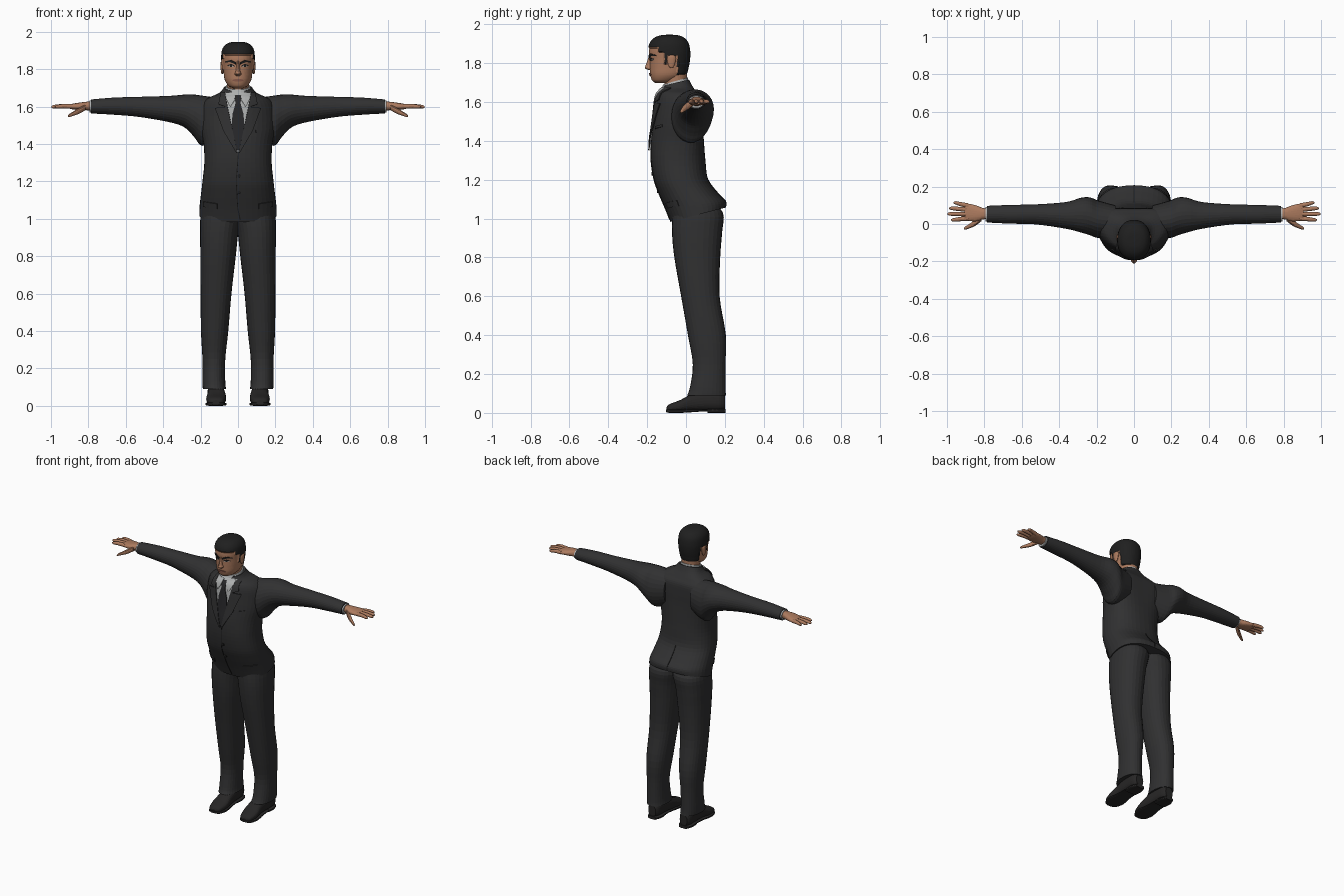
import bpy, bmesh, math
from mathutils import Vector
from mathutils.bvhtree import BVHTree

if "Cube" in bpy.data.objects:
    bpy.data.objects.remove(bpy.data.objects["Cube"], do_unlink=True)


def material(name, r, g, b):
    m = bpy.data.materials.new(name)
    m.use_nodes = True
    m.diffuse_color = (r, g, b, 1)
    bsdf = m.node_tree.nodes["Principled BSDF"]
    bsdf.inputs["Base Color"].default_value = (r, g, b, 1)
    bsdf.inputs["Roughness"].default_value = .8
    return m


SUIT = material("charcoal suit", .03, .03, .031)
CREASE = material("seam black", .012, .012, .012)
TIE = material("dark tie", .02, .02, .022)
SHOE = material("black leather", .02, .019, .019)
SHIRT = material("grey shirt", .42, .43, .43)
SKIN = material("skin", .42, .2, .115)
LIPS = material("lips", .27, .11, .075)
HAIR = material("black hair", .014, .014, .014)
EYE = material("eye white", .4, .36, .33)
parts = []


def finish(name, bm, mat, mirror=False, thick=0):
    """Turn a bmesh into a named object, optionally mirrored and thickened."""
    bmesh.ops.recalc_face_normals(bm, faces=bm.faces)
    me = bpy.data.meshes.new(name)
    bm.to_mesh(me)
    bm.free()
    me.materials.append(mat)
    ob = bpy.data.objects.new(name, me)
    bpy.context.collection.objects.link(ob)
    if thick:
        s = ob.modifiers.new("thickness", 'SOLIDIFY')
        s.thickness, s.offset = thick, 0
    if mirror:
        ob.modifiers.new("mirror", 'MIRROR').use_clip = False
    parts.append(ob)
    return ob


# Rings: centre, axis a, axis b, bow (pushes the sides backwards)
def zring(z, front, back, rx, bow=0, tilt=0, cx=0):
    return (cx, (front + back) / 2, z, rx, 0, 0, 0, (back - front) / 2, tilt, bow)


def xring(x, front, back, low, high):
    return (x, (front + back) / 2, (low + high) / 2, 0, (back - front) / 2, 0, 0, 0, (high - low) / 2, 0)


def yring(y, cx, rx, top, bottom):
    return (cx, y, (top + bottom) / 2, rx, 0, 0, 0, 0, (top - bottom) / 2, 0)


def smooth_rings(rings, steps):
    """Catmull-Rom interpolation between rings."""
    out = []
    for i in range(len(rings) - 1):
        p0, p1, p2, p3 = (rings[min(max(j, 0), len(rings) - 1)] for j in range(i - 1, i + 3))
        for k in range(steps):
            t = k / steps
            out.append([b + t / 2 * (c - a + t * (2*a - 5*b + 4*c - d + t * (3*b - 3*c + d - a)))
                        for a, b, c, d in zip(p0, p1, p2, p3)])
    return out + [rings[-1]]


def loft(name, rings, mat, mirror=False, seg=28, steps=4, power=1):
    bm = bmesh.new()
    loops = []
    for r in smooth_rings(rings, steps):
        loop = []
        for k in range(seg):
            t = math.tau * k / seg
            c, s = (math.copysign(abs(v) ** power, v) for v in (math.cos(t), math.sin(t)))
            p = Vector(r[0:3]) + Vector(r[3:6]) * c + Vector(r[6:9]) * s
            p.y += r[9] * c * c
            loop.append(bm.verts.new(p))
        loops.append(loop)
    for lo, hi in zip(loops, loops[1:]):
        for k in range(seg):
            n = (k + 1) % seg
            bm.faces.new((lo[k], lo[n], hi[n], hi[k]))
    bm.faces.new(loops[0])
    bm.faces.new(loops[-1])
    return finish(name, bm, mat, mirror)


def tree_of(ob):
    return BVHTree.FromPolygons([v.co for v in ob.data.vertices], [p.vertices for p in ob.data.polygons])


def along(line, t):
    f = t * (len(line) - 1)
    i = min(int(f), len(line) - 2)
    return Vector(line[i]).lerp(Vector(line[i + 1]), f - i)


def plate(name, edge_a, edge_b, tree, lift, mat, mirror=True, side=-1, rows=16, cols=5, thick=.006):
    """Thin patch between two (x, z) edges, laid onto a surface."""
    bm = bmesh.new()
    grid = []
    for i in range(rows + 1):
        a, b = along(edge_a, i / rows), along(edge_b, i / rows)
        row = []
        for j in range(cols + 1):
            x, z = a.lerp(b, j / cols)
            hit = tree.ray_cast(Vector((x, side, z)), Vector((0, -side, 0)))[0]
            if hit is None:
                hit = tree.find_nearest(Vector((x, side * .15, z)))[0]
            row.append(bm.verts.new((x, hit.y + side * lift, z)))
        grid.append(row)
    for r, s in zip(grid, grid[1:]):
        for j in range(cols):
            bm.faces.new((r[j], r[j + 1], s[j + 1], s[j]))
    return finish(name, bm, mat, mirror, thick)


# Jacket body, from hem to collar
jacket = loft("jacket_body", [zring(*r) for r in (
    (1.02, -.08, .205, .207, 0, .037), (1.07, -.106, .203, .205, 0, .02), (1.13, -.14, .165, .198),
    (1.2, -.165, .114, .19), (1.3, -.18, .1, .18), (1.4, -.18, .092, .184, .015),
    (1.48, -.17, .087, .2, .03), (1.55, -.162, .085, .203, .04), (1.61, -.155, .08, .192, .04),
    (1.645, -.143, .058, .16, .03), (1.672, -.126, .034, .1, .01, .008),
    (1.7, -.115, .016, .076, 0, .015))], SUIT, seg=40, power=.85)
body = tree_of(jacket)

# Sleeves, cuffs
loft("sleeves", [xring(*r) for r in (
    (.1, -.07, .1, 1.42, 1.645), (.19, -.075, .125, 1.39, 1.658), (.235, -.06, .142, 1.438, 1.664),
    (.285, -.045, .14, 1.488, 1.664), (.365, -.025, .117, 1.516, 1.657), (.525, -.002, .105, 1.544, 1.652),
    (.66, .002, .102, 1.556, 1.648), (.785, .008, .097, 1.563, 1.638))], SUIT, True)
loft("shirt_cuffs", [xring(.77, .014, .091, 1.568, 1.633), xring(.795, .014, .091, 1.568, 1.633)], SHIRT, True, steps=1)

# Shirt, tie, lapels and jacket details
plate("shirt_front", [(0, 1.675), (0, 1.36)], [(.074, 1.672), (.005, 1.36)], body, .002, SHIRT)
plate("shirt_collar_points", [(.012, 1.668), (.02, 1.63), (.04, 1.6)],
      [(.066, 1.675), (.064, 1.645), (.046, 1.605)], body, .01, SHIRT)
plate("necktie", [(0, 1.66), (0, 1.365)],
      [(.02, 1.66), (.013, 1.617), (.029, 1.56), (.034, 1.5), (.008, 1.365)], body, .007, TIE)
plate("upper_lapels", [(.07, 1.677), (.055, 1.595)], [(.092, 1.672), (.104, 1.612)], body, .01, SUIT)
plate("lower_lapels", [(.056, 1.6), (.035, 1.5), (.003, 1.355)],
      [(.122, 1.592), (.078, 1.47), (.008, 1.35)], body, .01, SUIT)
plate("front_closure", [(.0, 1.355), (-.012, 1.2), (-.004, 1.06), (.008, .995)],
      [(.004, 1.355), (-.008, 1.2), (0, 1.06), (.015, .995)], body, .001, CREASE, False, thick=.003)
plate("pocket_flaps", [(.11, 1.08), (.185, 1.092)], [(.11, 1.052), (.185, 1.064)], body, .003, SUIT)
plate("breast_pocket", [(.095, 1.475), (.15, 1.485)], [(.095, 1.462), (.15, 1.472)], body, .002, SUIT, False)
plate("back_vent", [(-.003, 1.2), (-.003, 1.065)], [(.003, 1.2), (.004, 1.065)], body, .001, CREASE, False, 1, thick=.003)
for i, z in enumerate((1.23, 1.14)):
    y = body.ray_cast(Vector((0, -1, z)), Vector((0, 1, 0)))[0].y
    loft(f"button_{i + 1}", [yring(y - d, .006, .009, z + .009, z - .009) for d in (.006, -.004)], CREASE, seg=12, steps=1)

# Trousers
loft("trouser_legs", [zring(z, f, b, (o - i) / 2, cx=(o + i) / 2) for z, f, b, i, o in (
    (.09, .005, .206, .064, .188), (.13, .02, .203, .068, .19), (.25, .035, .203, .068, .19),
    (.4, .01, .205, .052, .198), (.6, -.025, .173, .035, .2), (.8, -.06, .176, .012, .201),
    (.93, -.072, .186, -.002, .203), (1.03, -.07, .19, -.02, .198), (1.1, -.06, .12, 0, .17))],
    SUIT, True, power=.9)

# Shoes with soles and heels
loft("shoe_uppers", [yring(*r) for r in (
    (-.1, .118, .018, .03, .01), (-.085, .118, .04, .045, .006), (-.03, .117, .053, .066, .006),
    (.03, .115, .048, .097, .01), (.1, .118, .045, .115, .012), (.17, .12, .042, .115, .012),
    (.2, .12, .028, .09, .02))], SHOE, True, power=.8)
loft("shoe_soles", [yring(y, .118, rx, .018, z) for y, rx, z in (
    (-.104, .02, .005), (-.085, .044, 0), (-.03, .057, 0), (.04, .047, .004), (.1, .045, .008),
    (.17, .046, .008), (.203, .03, .008))], SHOE, True, power=.5)
loft("shoe_heels", [yring(y, .119, rx, .02, 0) for y, rx in ((.11, .042), (.16, .046), (.204, .03))], SHOE, True, power=.5)

# Hands
loft("palms", [xring(*r) for r in (
    (.76, .026, .08, 1.577, 1.628), (.805, .025, .085, 1.58, 1.626), (.84, .015, .098, 1.581, 1.622),
    (.88, .016, .108, 1.584, 1.616), (.905, .024, .106, 1.59, 1.611))], SKIN, True, power=.85)


def finger(name, points):
    loft(name, [xring(x, y - r, y + r, z - r, z + r) for x, y, z, r in points], SKIN, True, seg=12)


for name, y, tip_x, tip_y in (("index_fingers", .03, .978, .022), ("middle_fingers", .053, .998, .054),
                              ("ring_fingers", .077, .988, .084), ("little_fingers", .098, .965, .113)):
    mid = (.885 + tip_x) / 2
    finger(name, [(.885, y, 1.6, .0125), (mid, (y + tip_y) / 2, 1.602, .0115),
                  (tip_x - .012, tip_y, 1.599, .009), (tip_x, tip_y, 1.598, .003)])
finger("thumbs", [(.815, .032, 1.597, .016), (.85, .005, 1.577, .016), (.885, -.014, 1.56, .011),
                  (.903, -.022, 1.551, .008), (.91, -.024, 1.547, .003)])

# Neck and shirt collar
loft("neck", [zring(1.62, -.11, .0, .058), zring(1.7, -.112, .004, .058), zring(1.78, -.13, .006, .062)], SKIN)
loft("shirt_collar", [zring(1.655, -.128, .014, .074), zring(1.69, -.122, .012, .07, 0, .012),
                      zring(1.708, -.118, .01, .065, 0, .018)], SHIRT)

# Head; hair is the region above a stepped hairline, raised slightly
head = loft("head", [zring(*r) for r in (
    (1.697, -.155, -.09, .024), (1.71, -.174, -.05, .05), (1.74, -.184, -.005, .07),
    (1.78, -.186, .008, .077), (1.82, -.187, .015, .081), (1.86, -.19, .016, .084),
    (1.9, -.182, .008, .08), (1.925, -.16, -.012, .064), (1.937, -.13, -.04, .04),
    (1.94, -.1, -.07, .01))], SKIN, seg=64, steps=6, power=.92)
face = tree_of(head)


def is_hair(p):
    if p.y > -.045:
        return p.z > 1.742
    if p.y > -.095:
        return p.z > 1.838
    if p.y > -.112:
        return p.z > 1.795
    if p.y > -.14:
        return p.z > 1.855
    return p.z > 1.878


head.data.materials.append(HAIR)
for f in head.data.polygons:
    f.material_index = int(is_hair(f.center))
lifted = [(v, v.normal.copy()) for v in head.data.vertices if is_hair(v.co)]
for v, n in lifted:
    v.co += n * .006

# Face features
loft("nose", [zring(*r) for r in ((1.764, -.192, -.16, .012), (1.774, -.211, -.16, .018), (1.79, -.207, -.16, .012),
                                  (1.82, -.196, -.16, .009), (1.845, -.191, -.16, .008))], SKIN, seg=16)
loft("ears", [zring(z, -.078 - d, -.072 + d, r, cx=.084) for z, d, r in (
    (1.775, .002, .003), (1.785, .011, .007), (1.815, .019, .01), (1.835, .017, .009), (1.843, .004, .003))], SKIN, True, seg=16)
plate("eyebrows", [(.012, 1.836), (.04, 1.849), (.066, 1.842)], [(.012, 1.825), (.04, 1.838), (.067, 1.836)], face, .002, HAIR)
plate("eyes", [(.02, 1.816), (.035, 1.823), (.053, 1.818)], [(.02, 1.814), (.035, 1.811), (.053, 1.816)], face, .001, EYE, thick=.003)
plate("irises", [(.031, 1.823), (.042, 1.823)], [(.031, 1.812), (.042, 1.812)], face, .002, HAIR, thick=.003)
plate("eyelids", [(.018, 1.819), (.036, 1.828), (.056, 1.821)], [(.018, 1.815), (.036, 1.822), (.056, 1.817)], face, .002, HAIR, thick=.003)
plate("lips", [(0, 1.748), (.015, 1.748), (.03, 1.741)], [(0, 1.733), (.015, 1.735), (.03, 1.74)], face, .002, LIPS)

# Smooth shading with sharp edges kept
for ob in bpy.context.view_layer.objects:
    ob.select_set(ob in parts)
bpy.context.view_layer.objects.active = jacket
bpy.ops.object.shade_smooth_by_angle(angle=math.radians(50))
